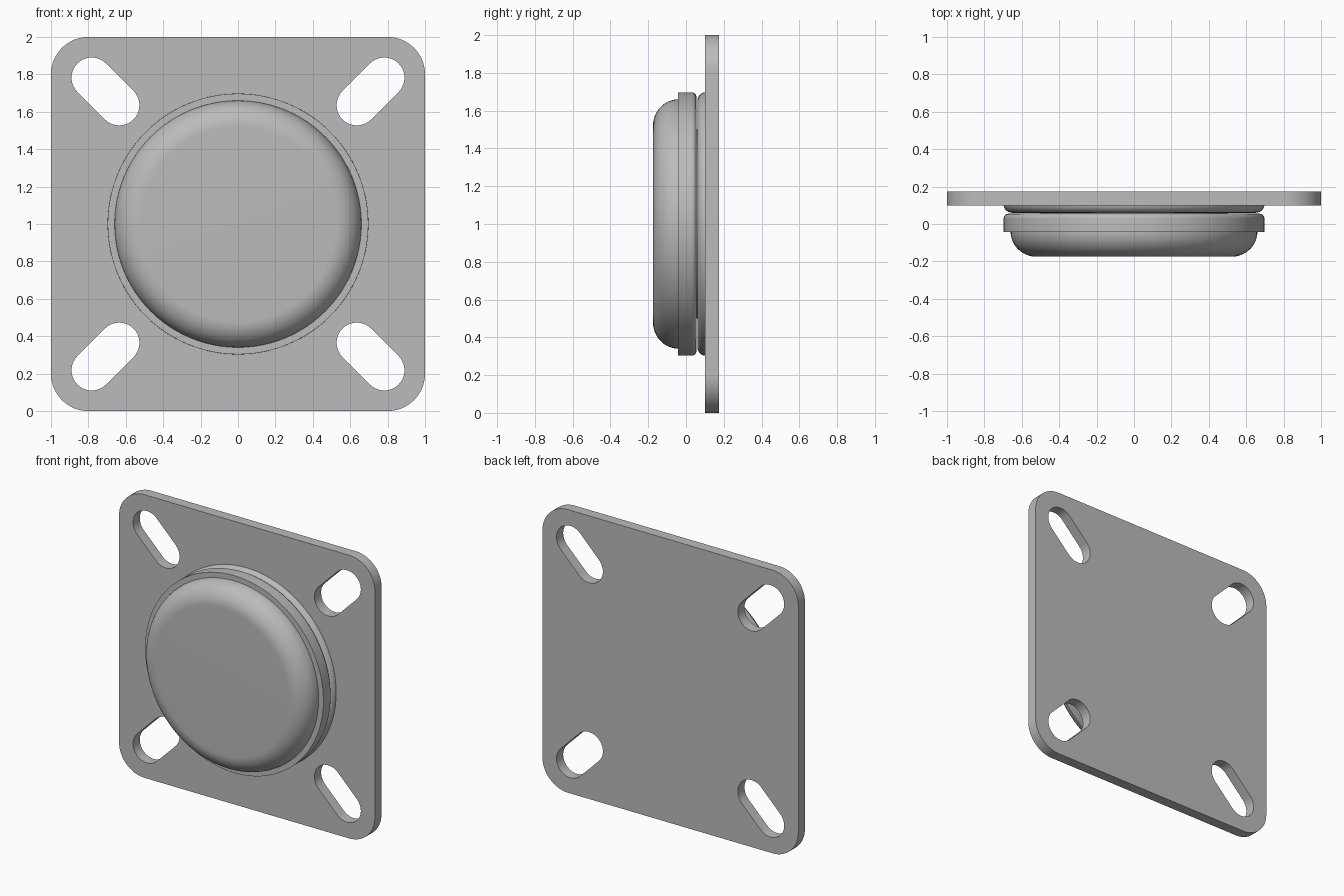
import bpy, math
from math import pi, cos, sin

cube = bpy.data.objects.get("Cube")
if cube:
    bpy.data.objects.remove(cube, do_unlink=True)

grey = bpy.data.materials.new("plain grey")
grey.use_nodes = True
grey.diffuse_color = (0.5, 0.5, 0.5, 1)
grey.node_tree.nodes["Principled BSDF"].inputs["Base Color"].default_value = (0.5, 0.5, 0.5, 1)

CENTRE_Z = 1.0


def arc(cx, cy, rx, ry, start, end, steps):
    """Points along an elliptical arc, angles in degrees."""
    angles = [math.radians(start + (end - start) * i / steps) for i in range(steps + 1)]
    return [(cx + rx * cos(a), cy + ry * sin(a)) for a in angles]


def finish(obj):
    bpy.ops.object.select_all(action='DESELECT')
    obj.select_set(True)
    bpy.context.view_layer.objects.active = obj
    bpy.ops.object.convert(target='MESH')
    obj.data.materials.clear()
    obj.data.materials.append(grey)
    bpy.ops.object.shade_smooth_by_angle(angle=math.radians(30))


def extruded(name, outlines, y_front, y_back):
    """Filled outlines (later ones are holes) drawn in x-z and extruded along y."""
    curve = bpy.data.curves.new(name, 'CURVE')
    curve.dimensions = '2D'
    curve.fill_mode = 'BOTH'
    curve.extrude = (y_back - y_front) / 2
    for points in outlines:
        spline = curve.splines.new('POLY')
        spline.points.add(len(points) - 1)
        for p, (x, z) in zip(spline.points, points):
            p.co = (x, z, 0, 1)
        spline.use_cyclic_u = True
    obj = bpy.data.objects.new(name, curve)
    bpy.context.collection.objects.link(obj)
    obj.rotation_euler.x = pi / 2
    obj.location = (0, (y_front + y_back) / 2, CENTRE_Z)
    finish(obj)


def turned(name, profile, segments=96):
    """Closed solid turned about the y axis from (radius, y) points, front to back."""
    verts, faces = [], []
    for r, y in profile:
        verts += [(r * cos(2 * pi * i / segments), y, r * sin(2 * pi * i / segments))
                  for i in range(segments)]
    for k in range(len(profile) - 1):
        a, b = k * segments, (k + 1) * segments
        for i in range(segments):
            j = (i + 1) % segments
            faces.append((a + i, a + j, b + j, b + i))
    faces.append(tuple(reversed(range(segments))))
    faces.append(tuple(range(len(verts) - segments, len(verts))))
    mesh = bpy.data.meshes.new(name)
    # Outward winding for a front-to-back profile
    mesh.from_pydata(verts, [], [tuple(reversed(f)) for f in faces])
    obj = bpy.data.objects.new(name, mesh)
    bpy.context.collection.objects.link(obj)
    obj.location.z = CENTRE_Z
    finish(obj)


# Square plate with rounded corners and four diagonal slots
outline = []
for start, (sx, sz) in zip((0, 90, 180, 270), ((1, 1), (-1, 1), (-1, -1), (1, -1))):
    outline += arc(0.8 * sx, 0.8 * sz, 0.2, 0.2, start, start + 90, 16)
slot = (arc(0.782, 0.782, 0.108, 0.108, -45, 135, 20)
        + arc(0.635, 0.635, 0.108, 0.108, 135, 315, 20))
slots = [[(x * sx, z * sz) for x, z in slot] for sx in (1, -1) for sz in (1, -1)]
extruded("mounting_plate", [outline] + slots, 0.1, 0.175)

# Rounded cap on the front
turned("domed_cap", arc(0.52, -0.04, 0.14, 0.135, -90, 0, 16) + [(0.66, 0.0)])

# Flange ring with a sharp front edge and a rounded back edge
turned("flange", [(0.697, -0.042)] + arc(0.672, 0.03, 0.025, 0.025, 0, 90, 6))

# Narrow neck between flange and raised seat
turned("neck", [(0.5, 0.04), (0.5, 0.08)])

# Raised round seat on the plate
turned("raised_seat", arc(0.65, 0.107, 0.048, 0.047, -90, 0, 10))
